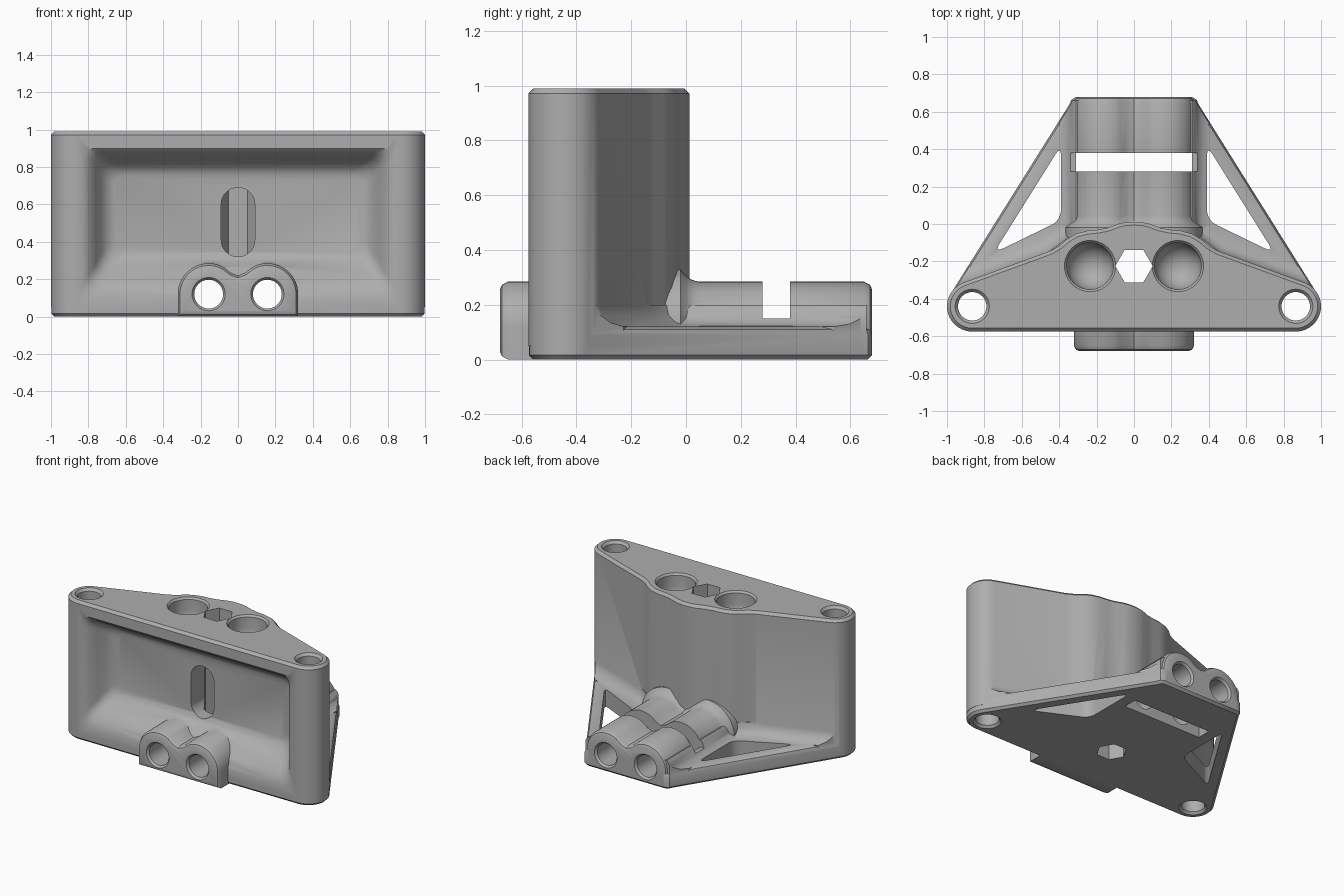
import bpy
import bmesh
from math import sin, cos, radians
from mathutils import Vector

cube = bpy.data.objects.get("Cube")
if cube:
    bpy.data.objects.remove(cube, do_unlink=True)

grey = bpy.data.materials.new("plain grey")
grey.use_nodes = True
colour = (0.42, 0.42, 0.42, 1)
grey.diffuse_color = colour
grey.node_tree.nodes["Principled BSDF"].inputs["Base Color"].default_value = colour


def arc(cx, cy, r, start, end, steps):
    angles = [radians(start + (end - start) * i / steps) for i in range(steps + 1)]
    return [(cx + r * cos(a), cy + r * sin(a)) for a in angles]


def circle(cx, cy, r, steps=40):
    return arc(cx, cy, r, 0, 360, steps)[:-1]


def mirrored(half):
    """Close a right-hand half outline with its mirror image."""
    return half + [(-x, y) for x, y in reversed(half) if abs(x) > 1e-6]


def offset(points, d):
    """Grow (or shrink) a counter-clockwise outline with mitred corners."""
    result = []
    for i, p in enumerate(points):
        p = Vector(p)
        a = (p - Vector(points[i - 1])).normalized()
        b = (Vector(points[(i + 1) % len(points)]) - p).normalized()
        na, nb = Vector((a.y, -a.x)), Vector((b.y, -b.x))
        q = p + (na + nb) * d / (1 + na.dot(nb))
        result.append((q.x, q.y))
    return result


def rounded(points, r, steps=6):
    """Round every corner of an outline."""
    result = []
    for i, p in enumerate(points):
        p = Vector(p)
        a = p + (Vector(points[i - 1]) - p).normalized() * r
        b = p + (Vector(points[(i + 1) % len(points)]) - p).normalized() * r
        for k in range(steps + 1):
            t = k / steps
            q = a * (1 - t) ** 2 + p * 2 * t * (1 - t) + b * t ** 2
            result.append((q.x, q.y))
    return result


def loft(name, sections, axis="z"):
    """Skin outlines placed at levels along an axis into a closed solid."""
    bm = bmesh.new()
    rings = []
    for level, pts in sections:
        if axis == "z":
            rings.append([bm.verts.new((x, y, level)) for x, y in pts])
        else:
            rings.append([bm.verts.new((x, level, max(z, 0))) for x, z in pts])
    n = len(rings[0])
    for lower, upper in zip(rings, rings[1:]):
        for i in range(n):
            j = (i + 1) % n
            bm.faces.new((lower[i], lower[j], upper[j], upper[i]))
    bm.faces.new(rings[0])
    bm.faces.new(rings[-1])
    bmesh.ops.recalc_face_normals(bm, faces=bm.faces)
    mesh = bpy.data.meshes.new(name)
    bm.to_mesh(mesh)
    bm.free()
    ob = bpy.data.objects.new(name, mesh)
    bpy.context.collection.objects.link(ob)
    mesh.materials.append(grey)
    return ob


def prism(name, pts, low, high, axis="z"):
    return loft(name, [(low, pts), (high, pts)], axis)


def combine(target, tool, operation):
    bpy.context.view_layer.objects.active = target
    mod = target.modifiers.new("cut", "BOOLEAN")
    mod.operation, mod.solver, mod.object = operation, "EXACT", tool
    bpy.ops.object.modifier_apply(modifier=mod.name)
    bpy.data.objects.remove(tool, do_unlink=True)


def box(x0, x1, y0, y1):
    return [(x0, y0), (x1, y0), (x1, y1), (x0, y1)]


# Upright block with a wavy back wall
crest = [(.45, -.145), (.405, -.12), (.36, -.082), (.31, -.052), (.25, -.036),
         (.19, -.03), (.14, -.02), (.08, .002), (.04, .01), (0, .012)]
wall = mirrored(arc(.865, -.44, .135, -90, 70, 20) + crest)
bracket = loft("mounting_bracket", [(.05, wall), (.972, wall), (.99, offset(wall, -.018))])

# Tapered base plate
plate = mirrored(arc(.865, -.44, .133, -90, 32, 16) + [(.345, .64), (.335, .665), (.31, .68)])
base = loft("base_plate", [(0, offset(plate, -.016)), (.016, plate), (.09, plate),
                           (.11, offset(plate, -.01)), (.12, offset(plate, -.03))])

# Fillets where the block and the rod sleeves meet the plate
simple = mirrored(arc(.865, -.44, .135, -90, 70, 12) + [(.46, -.15), (.34, -.06), (0, 0)])
skirt = loft("wall_fillet", [(.08, offset(simple, .07)), (.12, offset(simple, .07)),
                             (.135, offset(simple, .035)), (.16, offset(simple, .012)),
                             (.2, offset(simple, -.002))])
foot_shape = mirrored([(.4, .08), (.4, .12), (.365, .13), (.34, .15), (.325, .185), (.31, .2)])
foot = prism("sleeve_fillet", foot_shape, -.1, .66, "y")
for part in (skirt, foot):
    combine(part, prism("trim", offset(plate, -.006), .01, .5), "INTERSECT")
for part in (base, skirt):
    combine(bracket, part, "UNION")

# Dished front recess with soft walls
dish = [(-.6, .86, .08, .92), (-.575, .83, .11, .9), (-.55, .79, .17, .875),
        (-.5, .76, .22, .85), (-.45, .73, .27, .82), (-.415, .7, .31, .79), (-.4, .66, .34, .76)]
combine(bracket, loft("recess", [(y, rounded(box(-w, w, low, high), .07))
                                 for y, w, low, high in dish], "y"), "DIFFERENCE")

# Twin rod sleeves, flared where they meet the wall
sleeve = mirrored([(.322, 0)] + arc(.157, .12, .165, 0, 120, 18) + [(.036, .233), (0, .22)])


def sleeve_part(name, steps):
    return loft(name, [(y, offset(sleeve, d)) for y, d in steps], "y")


combine(bracket, foot, "UNION")
combine(bracket, sleeve_part("rod_sleeves", [(-.68, -.03), (-.672, -.012), (-.65, 0),
                                            (.65, 0), (.672, -.012), (.68, -.03)]), "UNION")
combine(bracket, sleeve_part("back_flare", [(-.1, .045), (-.02, .045), (0, .02),
                                           (.02, .007), (.05, -.002)]), "UNION")
combine(bracket, sleeve_part("front_flare", [(-.46, -.002), (-.435, .008), (-.415, .02),
                                            (-.4, .045), (-.37, .045)]), "UNION")

cutters = []
for s in (-1, 1):
    def side(points):
        return [(s * x, y) for x, y in points]

    # Triangular plate openings
    cutters.append(prism("plate_opening",
                         side(rounded([(.39, .42), (.39, .02), (.75, -.155)], .06)), -.1, .4))

    # Deep pockets with a slanted back wall
    pocket = prism("pocket", side(rounded([(.285, .3), (.63, .3), (.63, .86), (.5, .86),
                                          (.285, .78)], .07)), -.5, -.1, "y")
    slant = [(.2, -.7), (.7, -.7), (.7, -.335), (.2, -.16)]
    combine(pocket, prism("slant", side(slant), 0, 1), "INTERSECT")
    cutters.append(pocket)

    # Corner bolt holes with chamfered rims
    cutters.append(loft("bolt_hole", [(z, circle(s * .865, -.44, r)) for z, r in
                                      ((-.01, .1), (.016, .076), (.972, .076), (1, .1))]))

    # Round-bottomed sockets in the top
    bowl = [(.9 - .125 * cos(radians(a)), .125 * sin(radians(a))) for a in range(6, 91, 12)]
    cutters.append(loft("socket", [(z, circle(s * .235, -.225, r)) for z, r in
                                   bowl + [(.9, .125), (.977, .125), (1, .146)]]))

    # Rod bores along the sleeves
    cutters.append(loft("rod_bore", [(y, circle(s * .157, .12, r)) for y, r in
                                     ((-.7, .105), (-.665, .077), (.665, .077), (.7, .105))], "y"))

# Hexagonal bore, centre slot and strap slot
cutters.append(prism("hex_bore", circle(0, -.225, .1, 6), -.1, 1.1))
capsule = arc(0, .6, .09, 0, 180, 16) + arc(0, .41, .09, 180, 360, 16)
cutters.append(prism("centre_slot", capsule, -.5, -.225, "y"))
cutters.append(prism("strap_slot", box(-.31, .31, .28, .38), -.1, .5))
cutters.append(prism("strap_notch", box(-.5, .5, .28, .38), .15, .5))
for cutter in cutters:
    combine(bracket, cutter, "DIFFERENCE")

# Smooth shading with crisp edges
bpy.ops.object.select_all(action="DESELECT")
bracket.select_set(True)
bpy.context.view_layer.objects.active = bracket
bpy.ops.object.shade_smooth_by_angle(angle=radians(32))
